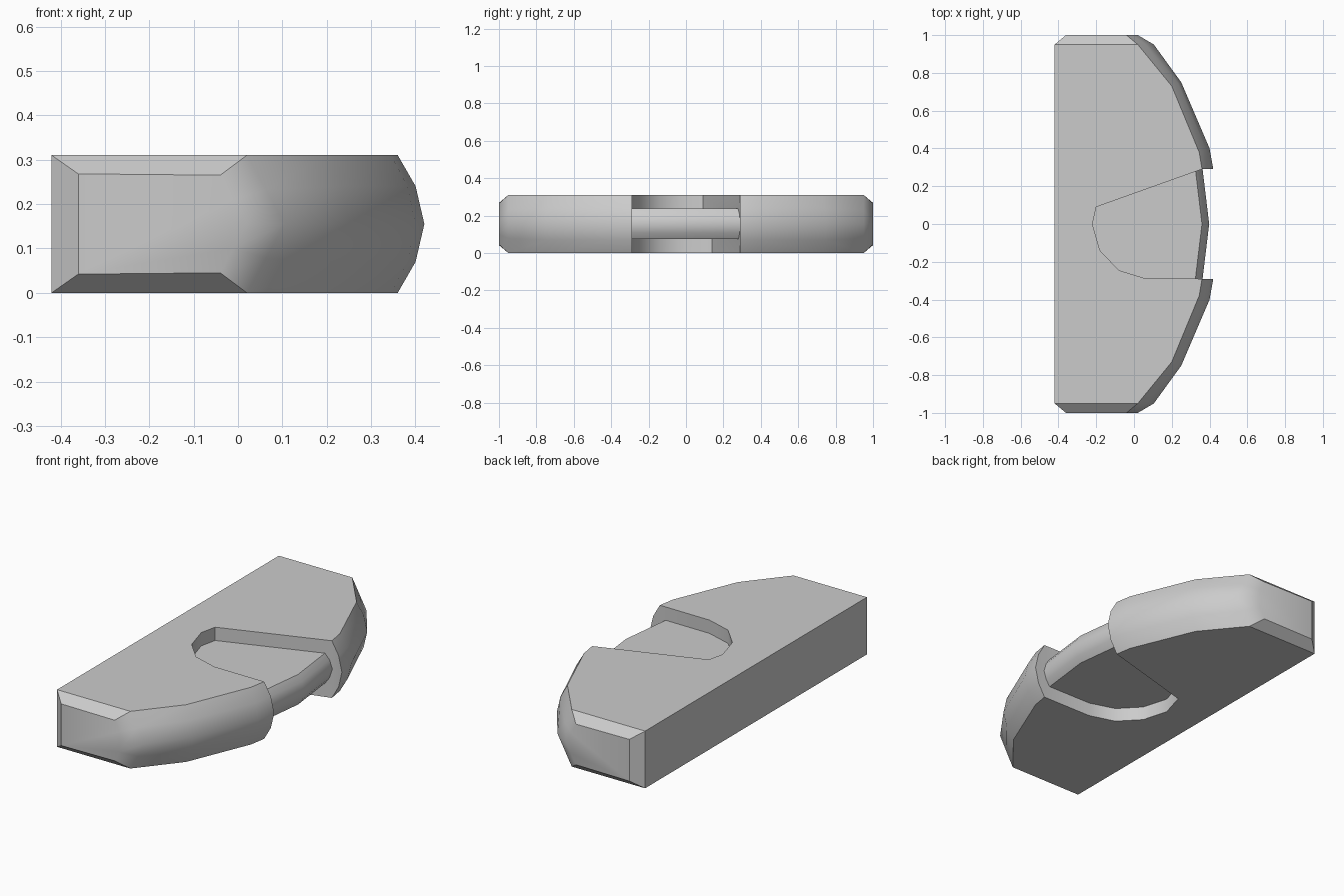
import bpy, bmesh

if "Cube" in bpy.data.objects:
    bpy.data.objects.remove(bpy.data.objects["Cube"])

H, M = 0.31, 0.155  # full and middle height


def build(name, polys):
    bm = bmesh.new()
    for poly in polys:
        bm.faces.new([bm.verts.new(p) for p in poly])
    bmesh.ops.remove_doubles(bm, verts=bm.verts, dist=0.0005)
    bmesh.ops.recalc_face_normals(bm, faces=bm.faces)
    me = bpy.data.meshes.new(name)
    bm.to_mesh(me)
    bm.free()
    ob = bpy.data.objects.new(name, me)
    bpy.context.collection.objects.link(ob)
    bpy.ops.object.select_all(action='DESELECT')
    ob.select_set(True)
    bpy.context.view_layer.objects.active = ob
    bpy.ops.object.shade_smooth_by_angle(angle=0.6)


def ring(top, mid, z0, z1, bulge, zf):
    """Five-point edge section, top to bottom, symmetric about the middle."""
    q = [t + (m - t) * bulge for t, m in zip(top, mid)]
    zm, zq = (z0 + z1) / 2, (z1 - z0) / 2 * zf
    return [(*top, z1), (*q, zm + zq), (*mid, zm), (*q, zm - zq), (*top, z0)]


def strips(rings):
    return [(a[i], b[i], b[i + 1], a[i + 1])
            for a, b in zip(rings, rings[1:]) for i in range(4)]


def flip(poly):
    return [(x, -y, z) for x, y, z in poly]


def at(path, z):
    return [(x, y, z) for x, y in path]


# Pocket outlines, from the -y lip round to the +y lip
arc = [(0.36, -0.29), (0.06, -0.288), (-0.08, -0.245), (-0.18, -0.14), (-0.22, 0)]
pocket = {H: arc + [(-0.2, 0.09), (0.36, 0.29)],
          0: arc + [(-0.18, 0.14), (0.36, 0.29)]}

# Rounded rim, from the pocket lip to the end bevel
rings = [ring((0.36, 0.29), (0.42, 0.29), 0, H, 0.67, 0.55),
         ring((0.345, 0.38), (0.40, 0.40), 0, H, 0.67, 0.55),
         ring((0.20, 0.73), (0.25, 0.75), 0, H, 0.67, 0.55),
         ring((0.02, 0.95), (0.105, 0.95), 0, H, 0.5, 0.5),
         ring((-0.04, 1.0), (0.02, 1.0), 0.045, 0.265, 0.5, 0.5)]
side, end = rings[-2], rings[-1]
b1, b0 = (-0.42, 0.95, H), (-0.42, 0.95, 0)
e1, e0 = (-0.36, 1.0, 0.268), (-0.36, 1.0, 0.042)
half = strips(rings)
half += [[e1] + end + [e0],                     # end face
         (b1, side[0], end[0], e1),             # end bevels
         (b0, side[4], end[4], e0),
         (b1, e1, e0, b0),
         rings[0] + [(0.36, 0.29, M)]]          # lip face
body = half + [flip(p) for p in half]
body.append([b1, b0] + flip([b0, b1]))          # flat back

# Top and bottom plates with pocket walls
for z, path in pocket.items():
    i = 0 if z else 4
    edge = [r[i] for r in rings[1:4]] + [b1 if z else b0]
    body.append(flip(edge)[::-1] + at(path, z) + edge)
    hi, lo = at(path, z), at(path, M)
    body += [(hi[k], hi[k + 1], lo[k + 1], lo[k]) for k in range(len(path) - 1)]
build("body", body)

# Thinner web closing the pocket, with its own rounded rim
Z0, Z1 = 0.075, 0.238
rim = [ring((x, y), (x + 0.038, y), Z0, Z1, 0.6, 0.6)
       for x, y in ((0.325, -0.29), (0.36, 0), (0.325, 0.29))]
web = strips(rim)
for z, i, key in ((Z1, 0, H), (Z0, 4, 0)):
    web.append([r[i] for r in rim] + at(pocket[key][1:-1], z)[::-1])
build("pocket_web", web)
